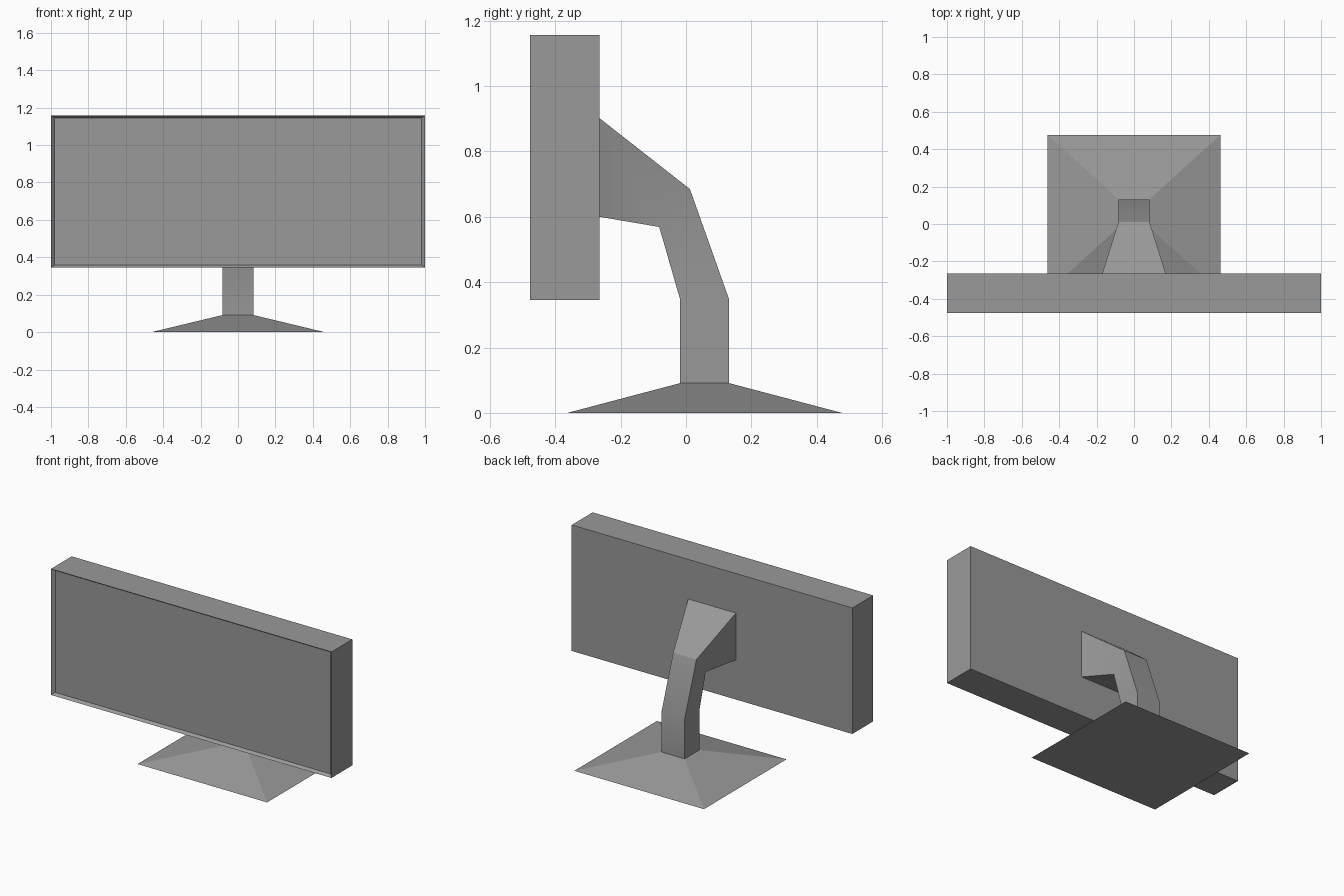
import bpy, bmesh, math

if "Cube" in bpy.data.objects:
    bpy.data.objects.remove(bpy.data.objects["Cube"])

# Single grey plastic
GREY = (0.32, 0.32, 0.32, 1)
grey = bpy.data.materials.new("grey_plastic")
grey.use_nodes = True
grey.diffuse_color = GREY
grey.node_tree.nodes["Principled BSDF"].inputs["Base Color"].default_value = GREY


def loft(name, sections):
    """Skin a list of four-cornered sections and cap both ends."""
    bm = bmesh.new()
    rings = [[bm.verts.new(p) for p in s] for s in sections]
    for a, b in zip(rings, rings[1:]):
        for i in range(4):
            j = (i + 1) % 4
            bm.faces.new((a[i], a[j], b[j], b[i]))
    bm.faces.new(rings[0])
    bm.faces.new(rings[-1])
    bmesh.ops.recalc_face_normals(bm, faces=bm.faces)
    mesh = bpy.data.meshes.new(name)
    bm.to_mesh(mesh)
    bm.free()
    mesh.materials.append(grey)
    obj = bpy.data.objects.new(name, mesh)
    bpy.context.collection.objects.link(obj)
    return obj


def bar(half, front, back):
    """Section of the stand: half width, front and back (y, z) points."""
    return [(-half, *front), (half, *front), (half, *back), (-half, *back)]


def panel(half, y, low, high):
    """Upright section of the screen."""
    return [(-half, y, low), (half, y, low), (half, y, high), (-half, y, high)]


# Screen housing whose front rim slopes inward to a recessed display
loft("screen", [
    panel(1, -0.265, 0.345, 1.157),
    panel(1, -0.477, 0.345, 1.157),
    panel(0.98, -0.457, 0.358, 1.144),
])

# Sloped foot
FRONT, BACK, NECK, TOP = -0.018, 0.132, 0.083, 0.091
loft("foot", [
    bar(0.462, (-0.363, 0), (0.477, 0)),
    bar(NECK, (FRONT, TOP), (BACK, TOP)),
])

# Bent arm flaring out to the back of the screen
arm = loft("arm", [
    bar(NECK, (FRONT, TOP), (BACK, TOP)),
    bar(NECK, (FRONT, 0.347), (BACK, 0.347)),
    bar(NECK, (-0.082, 0.569), (0.012, 0.685)),
    bar(0.17, (-0.265, 0.6), (-0.265, 0.902)),
])
bpy.ops.object.select_all(action='DESELECT')
arm.select_set(True)
bpy.context.view_layer.objects.active = arm
bpy.ops.object.shade_smooth_by_angle(angle=math.radians(25))
